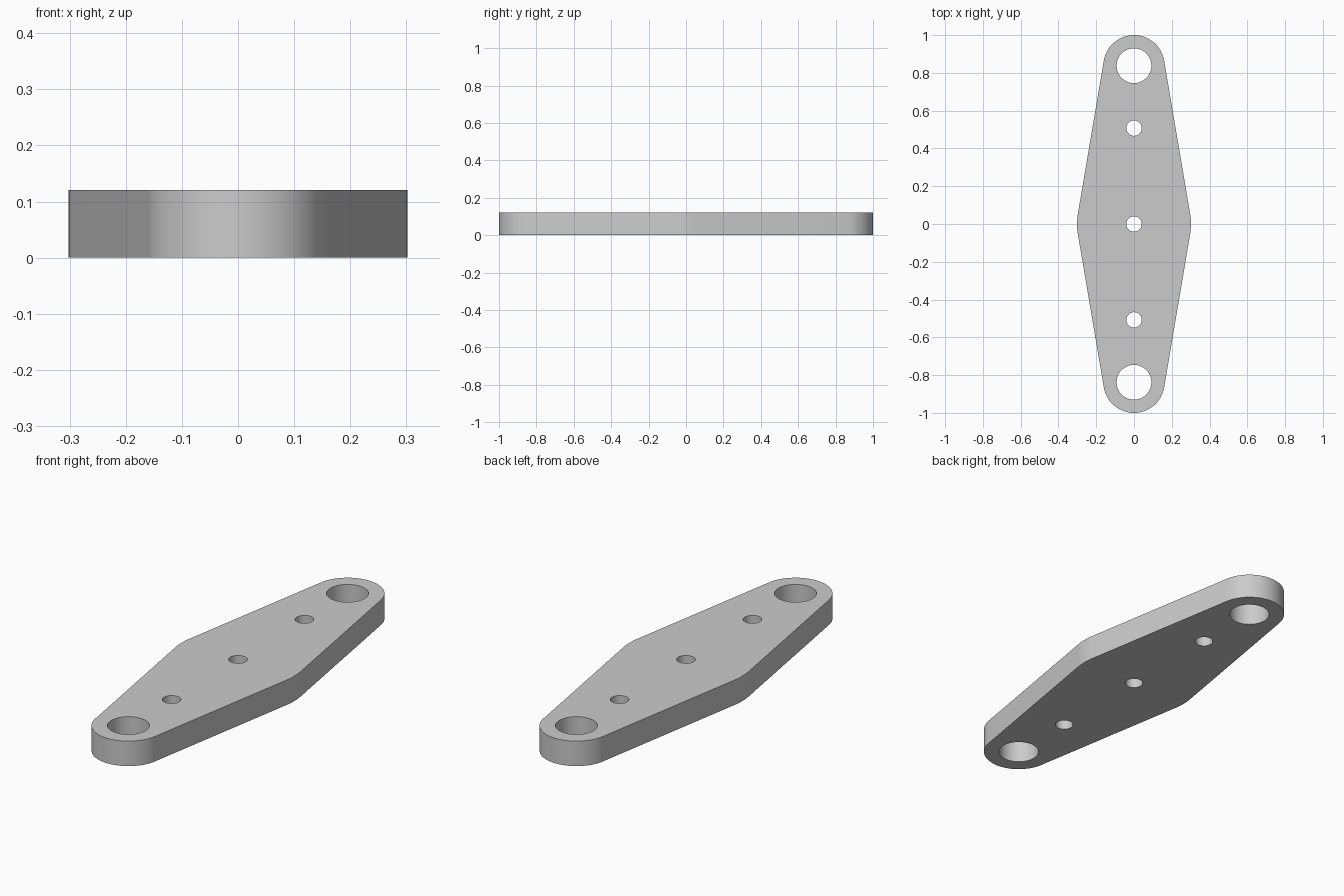
import bpy
import bmesh
from math import asin, cos, sin, pi, radians

cube = bpy.data.objects.get("Cube")
if cube:
    bpy.data.objects.remove(cube, do_unlink=True)

HEIGHT = 0.121
MID_R, END_R = 0.302, 0.162
END_Y = 1 - END_R

# Plain grey metal
metal = bpy.data.materials.new("grey_metal")
metal.use_nodes = True
grey = (0.6, 0.6, 0.6, 1)
metal.diffuse_color = grey
metal.node_tree.nodes["Principled BSDF"].inputs["Base Color"].default_value = grey


def arc(cy, r, start, end, steps):
    """Points on an arc centred on the long axis."""
    angles = [start + (end - start) * i / steps for i in range(steps + 1)]
    return [(r * cos(a), cy + r * sin(a)) for a in angles]


def prism(bm, outline, z0, z1):
    """Upright solid with the given outline."""
    base = bm.faces.new([bm.verts.new((x, y, z0)) for x, y in outline])
    top = bmesh.ops.extrude_face_region(bm, geom=[base])["geom"]
    verts = [v for v in top if isinstance(v, bmesh.types.BMVert)]
    bmesh.ops.translate(bm, verts=verts, vec=(0, 0, z1 - z0))


def mesh_object(name, bm):
    bmesh.ops.recalc_face_normals(bm, faces=bm.faces)
    mesh = bpy.data.meshes.new(name)
    bm.to_mesh(mesh)
    bm.free()
    obj = bpy.data.objects.new(name, mesh)
    bpy.context.collection.objects.link(obj)
    return obj


# Plate: straight sides tangent to a wide middle arc and two round ends
tilt = asin((MID_R - END_R) / END_Y)
outline = (arc(0, MID_R, -tilt, tilt, 8)
           + arc(END_Y, END_R, tilt, pi - tilt, 48)
           + arc(0, MID_R, pi - tilt, pi + tilt, 8)
           + arc(-END_Y, END_R, pi + tilt, 2 * pi - tilt, 48))
bm = bmesh.new()
prism(bm, outline, 0, HEIGHT)
plate = mesh_object("link_plate", bm)
plate.data.materials.append(metal)

# Through holes: a large one at each end, three small ones between
bm = bmesh.new()
for y, r in ((0, 0.041), (0.508, 0.041), (END_Y, 0.092)):
    for cy in {y, -y}:
        prism(bm, arc(cy, r, 0, 2 * pi, 64)[:-1], -0.1, HEIGHT + 0.1)
cutter = mesh_object("hole_cutter", bm)
cutter.data.materials.append(metal)
cutter.hide_render = True

cut = plate.modifiers.new("holes", 'BOOLEAN')
cut.operation = 'DIFFERENCE'
cut.solver = 'EXACT'
cut.object = cutter

bpy.ops.object.select_all(action='DESELECT')
plate.select_set(True)
bpy.context.view_layer.objects.active = plate
bpy.ops.object.modifier_apply(modifier=cut.name)
bpy.data.objects.remove(cutter, do_unlink=True)
bpy.ops.object.shade_smooth_by_angle(angle=radians(30))
